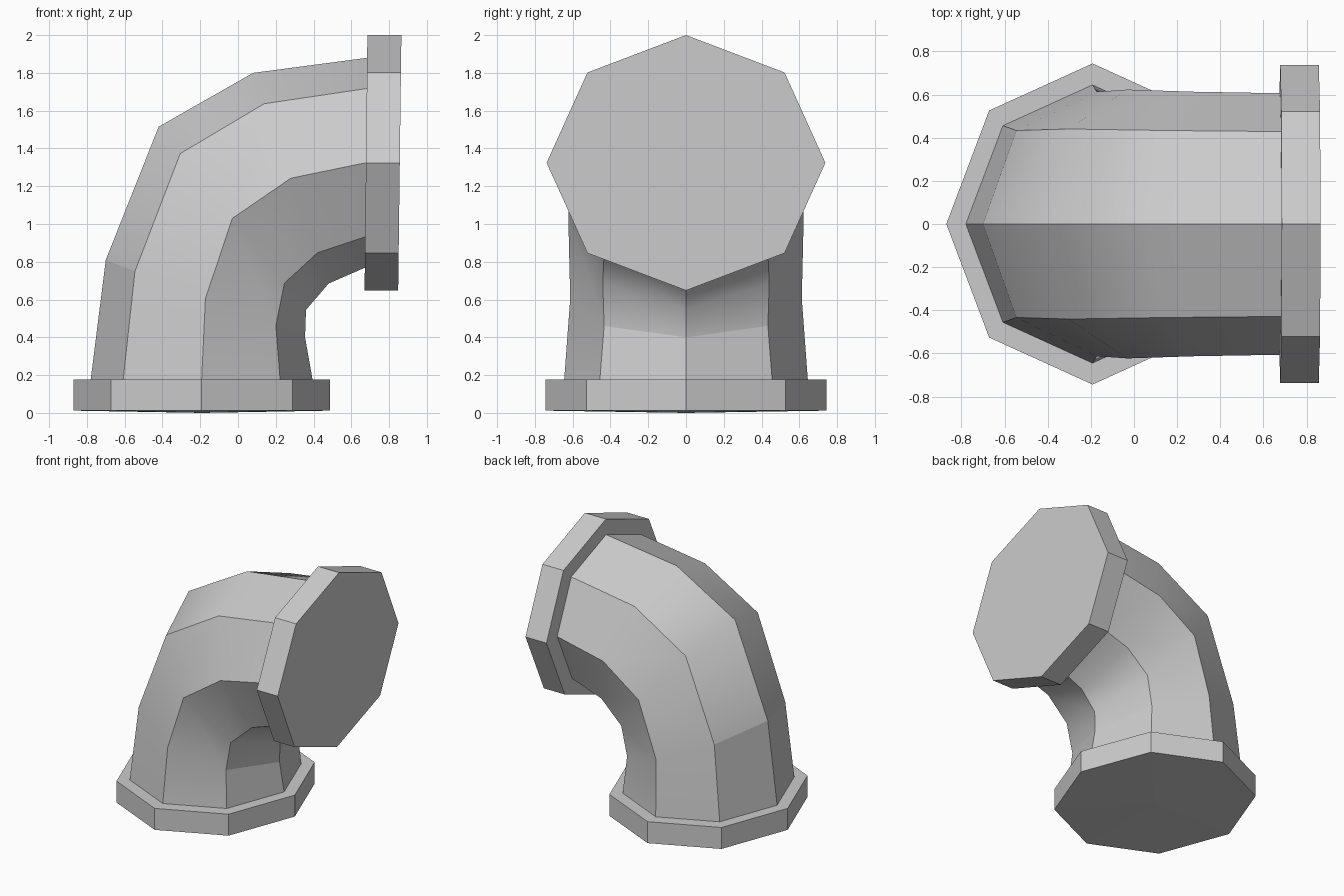
import bpy, bmesh
from math import sin, cos, pi
from mathutils import Vector

if "Cube" in bpy.data.objects:
    bpy.data.objects.remove(bpy.data.objects["Cube"])

grey = bpy.data.materials.new("light_grey")
grey.use_nodes = True
color = (0.6, 0.6, 0.6, 1)
grey.diffuse_color = color
grey.node_tree.nodes["Principled BSDF"].inputs["Base Color"].default_value = color

SIDES = 8


def ring(bm, outer, inner, half_width):
    """Octagon spanning two (x, z) points, with a corner on each of them."""
    a, b = Vector((outer[0], 0, outer[1])), Vector((inner[0], 0, inner[1]))
    mid, axis = (a + b) / 2, (a - b) / 2
    side = Vector((0, half_width, 0))
    angles = [2 * pi * i / SIDES for i in range(SIDES)]
    return [bm.verts.new(mid + axis * cos(t) + side * sin(t)) for t in angles]


def loft(name, sections, smooth=False, crease_ring=None, tip=None):
    """Skin the octagons into a closed solid; tip raises the first cap to a point."""
    bm = bmesh.new()
    rings = [ring(bm, *s) for s in sections]
    for r0, r1 in zip(rings, rings[1:]):
        for i in range(SIDES):
            j = (i + 1) % SIDES
            face = bm.faces.new((r0[i], r0[j], r1[j], r1[i]))
            face.smooth = smooth
    if tip:
        point = bm.verts.new(tip)
        for i in range(SIDES):
            bm.faces.new((rings[0][i], rings[0][(i + 1) % SIDES], point))
    else:
        bm.faces.new(rings[0])
    bm.faces.new(rings[-1])
    bmesh.ops.recalc_face_normals(bm, faces=bm.faces[:])

    # Sharp lengthwise ridges, and a crease on the outer and inner panels
    if smooth:
        for r0, r1 in zip(rings, rings[1:]):
            for a, b in zip(r0, r1):
                bm.edges.get((a, b)).smooth = False
        for i in (0, 3, 4, 7):
            r = rings[crease_ring]
            bm.edges.get((r[i], r[(i + 1) % SIDES])).smooth = False

    mesh = bpy.data.meshes.new(name)
    bm.to_mesh(mesh)
    bm.free()
    mesh.materials.append(grey)
    obj = bpy.data.objects.new(name, mesh)
    bpy.context.collection.objects.link(obj)
    return obj


# Bent pipe: outer point, inner point, half width
loft("elbow_pipe", [
    ((-0.78, 0.175), (0.395, 0.175), 0.645),
    ((-0.70, 0.81), (0.355, 0.40), 0.613),
    ((-0.42, 1.515), (0.36, 0.545), 0.623),
    ((0.08, 1.80), (0.48, 0.685), 0.613),
    ((0.685, 1.88), (0.675, 0.77), 0.606),
], smooth=True, crease_ring=1)

# Flange on the ground, with a very shallow point underneath
loft("bottom_flange", [
    ((-0.87, 0.012), (0.486, 0.012), 0.744),
    ((-0.87, 0.178), (0.486, 0.178), 0.744),
], tip=(-0.19, 0, 0))

# Flange at the upper mouth, leaning slightly
loft("end_flange", [
    ((0.685, 2.0), (0.67, 0.648), 0.738),
    ((0.865, 2.0), (0.848, 0.648), 0.738),
])
